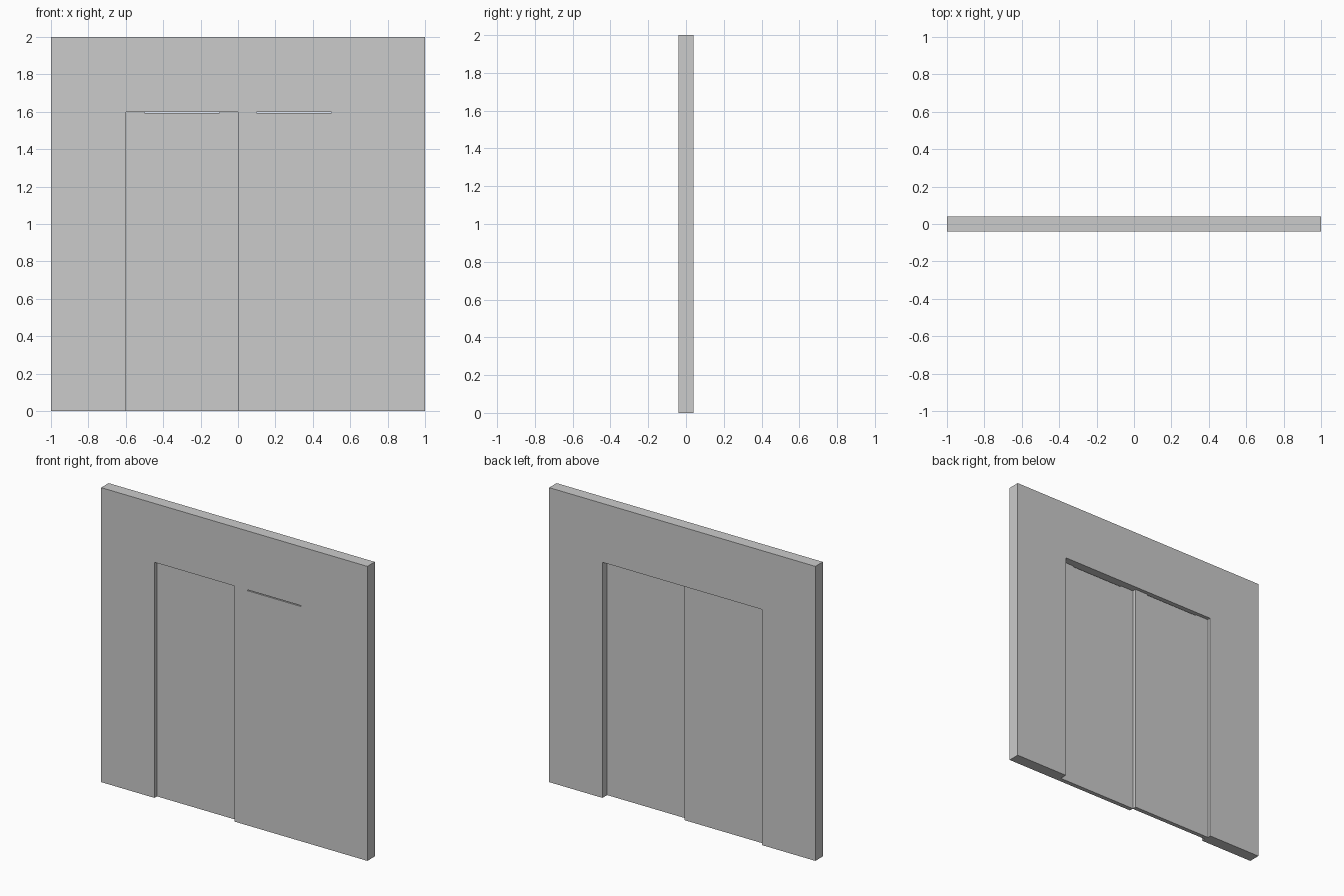
import bpy, bmesh

if "Cube" in bpy.data.objects:
    bpy.data.objects.remove(bpy.data.objects["Cube"])


def extrude_profile(name, points, y0, y1):
    """Solid made from an x-z outline running from y0 to y1."""
    bm = bmesh.new()
    face = bm.faces.new([bm.verts.new((x, y0, z)) for x, z in points])
    new = bmesh.ops.extrude_face_region(bm, geom=[face])["geom"]
    verts = [g for g in new if isinstance(g, bmesh.types.BMVert)]
    bmesh.ops.translate(bm, vec=(0, y1 - y0, 0), verts=verts)
    bmesh.ops.recalc_face_normals(bm, faces=bm.faces[:])
    mesh = bpy.data.meshes.new(name)
    bm.to_mesh(mesh)
    bm.free()
    obj = bpy.data.objects.new(name, mesh)
    bpy.context.collection.objects.link(obj)
    return obj


W, H = 0.6, 1.6      # opening half width and height
SLIT = 0.006         # gap above each panel

# wall with a doorway
extrude_profile("wall", [(-1, 0), (-W, 0), (-W, H), (W, H), (W, 0),
                         (1, 0), (1, 2), (-1, 2)], -0.04, 0.04)


# door panels with a thin notch along the top edge
def door_panel(name, x0, y0, y1):
    extrude_profile(name, [(x0, 0), (x0 + W, 0), (x0 + W, H), (x0 + 0.5, H),
                           (x0 + 0.5, H - SLIT), (x0 + 0.1, H - SLIT),
                           (x0 + 0.1, H), (x0, H)], y0, y1)


door_panel("left_door", -W, -0.013, 0.016)
# right door's notch spans 0.1 to 0.5
door_panel("right_door", 0, -0.04, -0.01)
